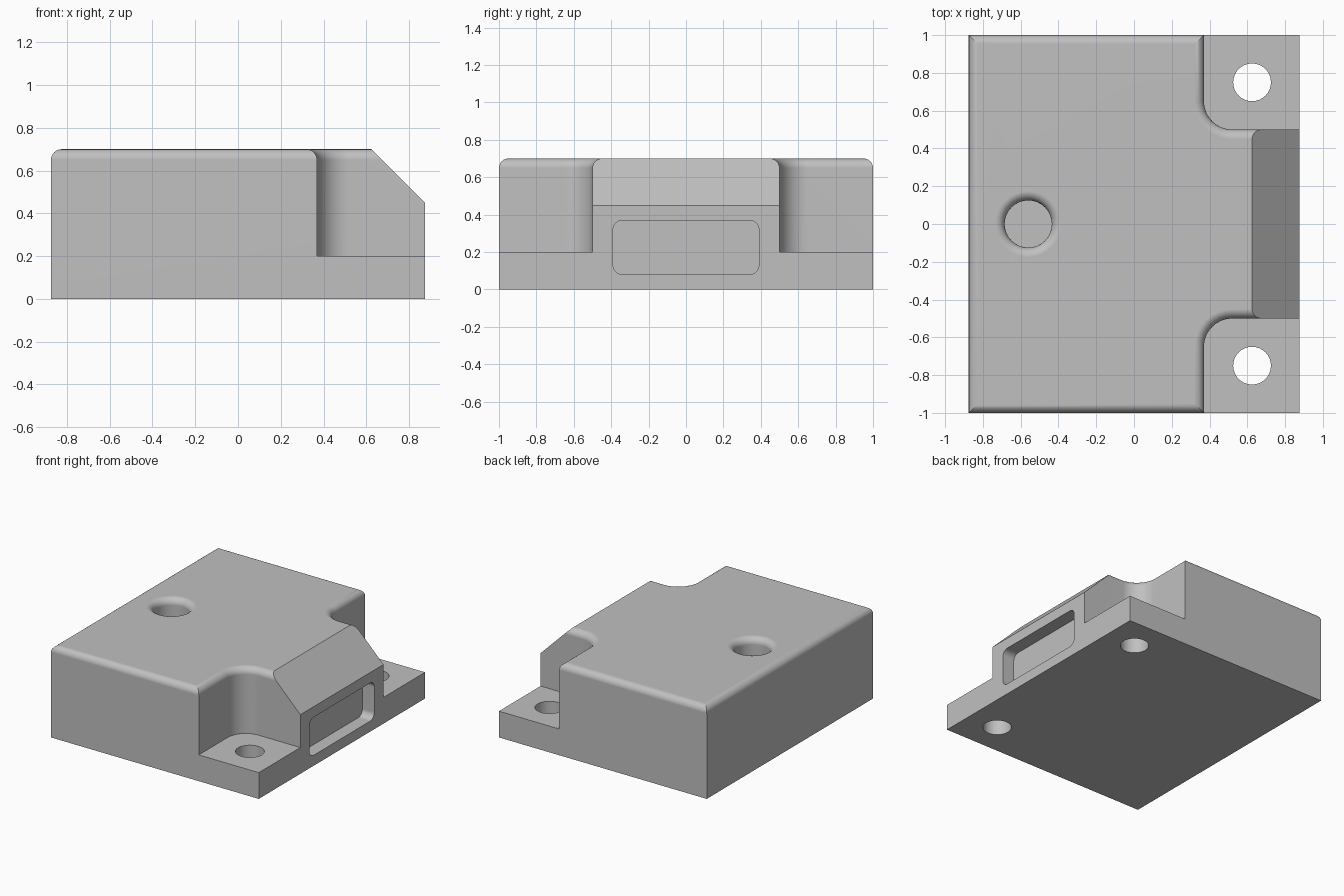
import bpy, bmesh, math
from mathutils import Vector

if "Cube" in bpy.data.objects:
    bpy.data.objects.remove(bpy.data.objects["Cube"], do_unlink=True)

W, D, H = 0.875, 1.0, 0.7      # half width, half depth, height
FLANGE, FILLET = 0.2, 0.05     # mounting flange thickness, edge rounding

grey = bpy.data.materials.new("plain grey")
grey.use_nodes = True
grey.diffuse_color = (0.53, 0.53, 0.53, 1)
grey.node_tree.nodes["Principled BSDF"].inputs["Base Color"].default_value = grey.diffuse_color


def arc(cx, cy, r, start, end, n=8):
    angles = [math.radians(start + (end - start) * i / n) for i in range(n + 1)]
    return [(cx + r * math.cos(a), cy + r * math.sin(a)) for a in angles]


def make_object(name, bm):
    bmesh.ops.recalc_face_normals(bm, faces=bm.faces)
    mesh = bpy.data.meshes.new(name)
    bm.to_mesh(mesh)
    bm.free()
    mesh.materials.append(grey)
    obj = bpy.data.objects.new(name, mesh)
    bpy.context.collection.objects.link(obj)
    return obj


def prism(name, points, axis, low, high):
    """Extrude a 2D outline along the x, y or z axis."""
    place = {"x": lambda u, v: (low, u, v),
             "y": lambda u, v: (u, low, v),
             "z": lambda u, v: (u, v, low)}[axis]
    bm = bmesh.new()
    face = bm.faces.new([bm.verts.new(place(u, v)) for u, v in points])
    step = Vector([high - low if a == axis else 0 for a in "xyz"])
    top = bmesh.ops.extrude_face_region(bm, geom=[face])["geom"]
    bmesh.ops.translate(bm, vec=step, verts=[v for v in top if isinstance(v, bmesh.types.BMVert)])
    return make_object(name, bm)


def lathe(name, profile, x, y, steps=32):
    """Revolve an (r, z) profile that starts and ends on the axis."""
    bm = bmesh.new()
    verts = [bm.verts.new((r, 0, z)) for r, z in profile]
    edges = [bm.edges.new(pair) for pair in zip(verts, verts[1:])]
    bmesh.ops.spin(bm, geom=verts + edges, axis=(0, 0, 1), cent=(0, 0, 0),
                   angle=math.tau, steps=steps)
    bmesh.ops.remove_doubles(bm, verts=bm.verts, dist=0.0001)
    bmesh.ops.translate(bm, vec=(x, y, 0), verts=bm.verts)
    return make_object(name, bm)


def cut(target, cutter):
    mod = target.modifiers.new("cut", "BOOLEAN")
    mod.operation, mod.solver, mod.object = "DIFFERENCE", "EXACT", cutter
    bpy.context.view_layer.objects.active = target
    bpy.ops.object.modifier_apply(modifier=mod.name)
    bpy.data.objects.remove(cutter, do_unlink=True)


# Housing block
body = prism("housing", [(-W, -D), (W, -D), (W, D), (-W, D)], "z", 0, H)

# Corner notches that leave the mounting flanges
for s in (-1, 1):
    outline = [(0.37, 1.2)] + arc(0.52, 0.65, 0.15, 180, 270) + [(1.1, 0.5), (1.1, 1.2)]
    cut(body, prism("notch_cutter", [(x, s * y) for x, y in outline], "z", FLANGE, 1))

# Rounded rim around the top face
bm = bmesh.new()
bm.from_mesh(body.data)
rim = [e for e in bm.edges if all(abs(v.co.z - H) < 1e-4 for v in e.verts)
       and any(abs(f.normal.z) < 0.5 for f in e.link_faces)]
bmesh.ops.bevel(bm, geom=rim, offset=FILLET, segments=6, profile=0.5, affect="EDGES")
bm.to_mesh(body.data)
bm.free()

# Sloped face above the connector
cut(body, prism("slope_cutter", [(0.525, 0.8), (1.025, 0.3), (1.025, 0.8)], "y", -0.7, 0.7))

# Recessed connector slot with rounded corners
y, low, high, r = 0.34, 0.13, 0.32, 0.05
slot = (arc(y, low, r, -90, 0, 6) + arc(y, high, r, 0, 90, 6)
        + arc(-y, high, r, 90, 180, 6) + arc(-y, low, r, 180, 270, 6))
cut(body, prism("slot_cutter", slot, "x", W - 0.1, 1.1))

# Blind top hole with a rounded lip
lip = arc(0.125 + FILLET, H - FILLET, FILLET, 180, 90, 6)
cut(body, lathe("top_hole_cutter", [(0, 0.2), (0.125, 0.2)] + lip + [(0.175, 0.8), (0, 0.8)], -0.56, 0))

# Screw holes through the flanges
for s in (-1, 1):
    cut(body, lathe("screw_hole_cutter", [(0, -0.1), (0.1, -0.1), (0.1, 0.4), (0, 0.4)], 0.625, s * 0.75))

# Smooth curved areas and keep hard edges
bpy.ops.object.select_all(action="DESELECT")
body.select_set(True)
bpy.context.view_layer.objects.active = body
bpy.ops.object.shade_smooth_by_angle(angle=math.radians(30))
body.modifiers.new("even_shading", "WEIGHTED_NORMAL").keep_sharp = True
